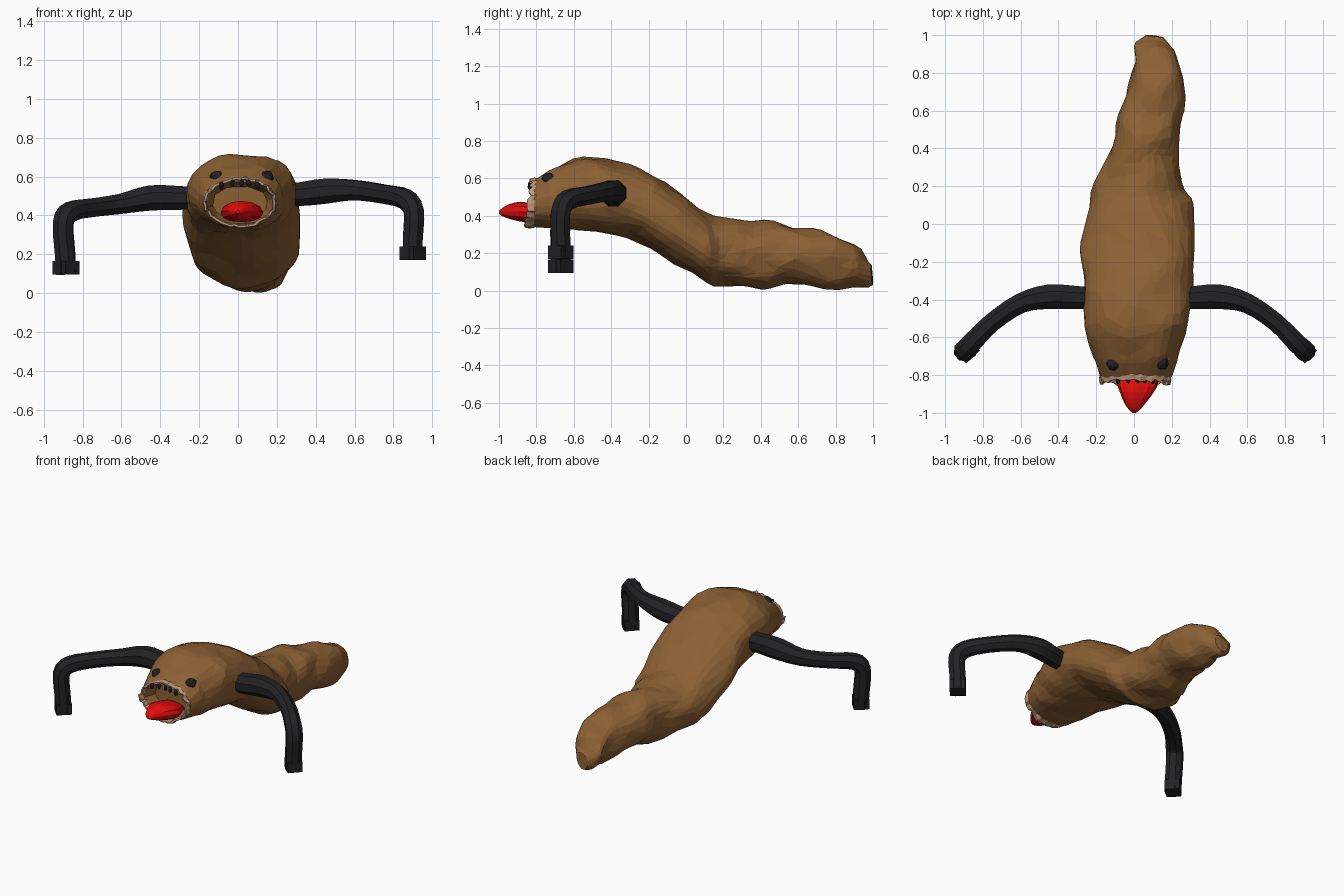
import bpy, bmesh, math, random
from math import sin, cos, pi, tau
from mathutils import Vector, Matrix, noise

random.seed(4)
cube = bpy.data.objects.get("Cube")
if cube:
    bpy.data.objects.remove(cube, do_unlink=True)


def material(name, colour):
    m = bpy.data.materials.new(name)
    m.use_nodes = True
    m.diffuse_color = (*colour, 1)
    m.node_tree.nodes["Principled BSDF"].inputs["Base Color"].default_value = (*colour, 1)
    return m


BROWN = material("brown hide", (0.26, 0.118, 0.034))
BLACK = material("charcoal", (0.016, 0.016, 0.018))
RED = material("red", (0.75, 0.004, 0.004))
BEIGE = material("beige lip", (0.52, 0.32, 0.2))


def finish(name, bm, mat):
    bmesh.ops.recalc_face_normals(bm, faces=bm.faces)
    mesh = bpy.data.meshes.new(name)
    bm.to_mesh(mesh)
    bm.free()
    mesh.materials.append(mat)
    obj = bpy.data.objects.new(name, mesh)
    bpy.context.collection.objects.link(obj)
    return obj


def skin(rings, closed=False):
    """Bridge rings of points into a tube, capped unless it closes on itself."""
    bm = bmesh.new()
    loops = [[bm.verts.new(p) for p in ring] for ring in rings]
    n = len(loops[0])
    pairs = list(zip(loops, loops[1:]))
    if closed:
        pairs.append((loops[-1], loops[0]))
    else:
        bm.faces.new(loops[0])
        bm.faces.new(loops[-1])
    for a, b in pairs:
        for i in range(n):
            j = (i + 1) % n
            bm.faces.new((a[i], a[j], b[j], b[i]))
    return bm


def spline(rows, steps):
    """Catmull-Rom interpolation of equal-length rows."""
    out = []
    for i in range(len(rows) - 1):
        p0, p1, p2, p3 = (rows[min(max(i + k, 0), len(rows) - 1)] for k in (-1, 0, 1, 2))
        for s in range(steps):
            t = s / steps
            out.append([0.5 * (2 * b + (c - a) * t + (2 * a - 5 * b + 4 * c - d) * t * t
                               + (3 * b - a - 3 * c + d) * t ** 3)
                        for a, b, c, d in zip(p0, p1, p2, p3)])
    return out + [list(rows[-1])]


def oval(y, left, right, low, high, sides=36):
    cx, cz, rx, rz = (left + right) / 2, (low + high) / 2, (right - left) / 2, (high - low) / 2
    ring = []
    for i in range(sides):
        c, s = cos(tau * i / sides), sin(tau * i / sides)
        ring.append(Vector((cx + rx * math.copysign(abs(c) ** 0.9, c), y,
                            cz + rz * math.copysign(abs(s) ** 0.9, s))))
    return ring


# Body: y, min x, max x, min z, max z from tail to mouth rim
outline = [
    (1.0, 0.06, 0.17, 0.04, 0.13), (0.95, 0.0, 0.2, 0.02, 0.2), (0.85, 0.0, 0.24, 0.01, 0.27),
    (0.7, -0.04, 0.28, 0.03, 0.32), (0.55, -0.09, 0.24, 0.04, 0.36), (0.4, -0.12, 0.23, 0.01, 0.37),
    (0.2, -0.21, 0.25, 0.03, 0.38), (0.1, -0.23, 0.31, 0.05, 0.42), (-0.1, -0.28, 0.32, 0.17, 0.57),
    (-0.3, -0.27, 0.31, 0.28, 0.67), (-0.53, -0.26, 0.29, 0.32, 0.715), (-0.7, -0.21, 0.24, 0.33, 0.66),
    (-0.81, -0.18, 0.2, 0.34, 0.59)]
rings = []
for row in spline(outline, 5):
    ring = oval(*row)
    amount = 0.014 + 0.016 * min(max(row[0] + 0.2, 0), 1)
    if row[0] < -0.72:
        amount = 0.004
    for p in ring:
        p += noise.noise_vector(p * 7) * amount
        p.z = max(p.z, 0)
        p.y = min(p.y, 1)
    rings.append(ring)
# The mouth cavity folds back into the head
rings += [oval(-0.81, -0.165, 0.185, 0.355, 0.575), oval(-0.73, -0.13, 0.15, 0.38, 0.55)]
bm = skin(rings)
bmesh.ops.triangulate(bm, faces=bm.faces)
body = finish("body", bm, BROWN)
mod = body.modifiers.new("facets", 'DECIMATE')
mod.ratio = 0.28


# Arms: x, y, z, radius from shoulder to wrist
def arm(name, path, sides=8):
    pts = spline(path, 3)
    rings = []
    out = Vector((0, 0, 1))
    for i, row in enumerate(pts):
        a, b = pts[max(i - 1, 0)], pts[min(i + 1, len(pts) - 1)]
        tangent = (Vector(b[:3]) - Vector(a[:3])).normalized()
        out = (out - tangent * out.dot(tangent)).normalized()
        side = tangent.cross(out)
        rings.append([Vector(row[:3]) + row[3] * (out * cos(tau * (k + 0.5) / sides)
                      + side * sin(tau * (k + 0.5) / sides)) for k in range(sides)])
    obj = finish(name, skin(rings), BLACK)
    # Flat cuff around the wrist
    x, y, z, r = path[-1]
    bm = bmesh.new()
    bmesh.ops.create_cube(bm, size=1, matrix=Matrix.Translation((x, y, z + 0.035))
                          @ Matrix.Rotation(math.copysign(0.75, -x), 4, 'Z')
                          @ Matrix.Diagonal((0.1, 0.095, 0.07, 1)))
    finish(name + "_wrist", bm, BLACK)
    return obj


arm("right_arm", [(-0.18, -0.39, 0.49, 0.06), (-0.3, -0.39, 0.49, 0.066), (-0.45, -0.385, 0.49, 0.07),
                  (-0.6, -0.42, 0.46, 0.056), (-0.75, -0.52, 0.44, 0.052), (-0.86, -0.63, 0.42, 0.055),
                  (-0.9, -0.67, 0.36, 0.056), (-0.89, -0.67, 0.2, 0.055), (-0.885, -0.67, 0.095, 0.054)])
arm("left_arm", [(0.2, -0.39, 0.51, 0.06), (0.32, -0.39, 0.51, 0.066), (0.45, -0.385, 0.525, 0.07),
                 (0.6, -0.42, 0.53, 0.056), (0.75, -0.52, 0.51, 0.052), (0.86, -0.63, 0.485, 0.055),
                 (0.905, -0.67, 0.42, 0.056), (0.9, -0.67, 0.28, 0.055), (0.9, -0.67, 0.17, 0.054)])

# Crumpled lip band around the mouth
rings = []
for i in range(44):
    a = tau * i / 44
    jitter = Vector([random.uniform(-1, 1) * s for s in (0.006, 0.013, 0.006)])
    centre = Vector((0.01 + 0.18 * cos(a), -0.815 + 0.015 * sin(a), 0.468 + 0.121 * sin(a))) + jitter
    outward = Vector((cos(a), 0, sin(a)))
    rings.append([centre + outward * 0.011 * cos(b) + Vector((0, 0.03 * sin(b), 0))
                  for b in (tau * k / 6 for k in range(6))])
finish("lip", skin(rings, closed=True), BEIGE)

# Tongue: tapers to a rounded tip
rows = [(-0.74, -0.07, 0.1, 0.38, 0.44), (-0.83, -0.09, 0.13, 0.365, 0.465), (-0.89, -0.075, 0.105, 0.37, 0.475),
        (-0.95, -0.05, 0.06, 0.385, 0.46), (-0.985, -0.025, 0.03, 0.4, 0.44), (-1.0, -0.01, 0.01, 0.41, 0.425)]
bm = skin([oval(*r, sides=12) for r in spline(rows, 2)])
finish("tongue", bm, RED)


def pebble(name, location, size):
    bm = bmesh.new()
    bmesh.ops.create_icosphere(bm, subdivisions=2, radius=1,
                               matrix=Matrix.Translation(location) @ Matrix.Diagonal((*size, 1)))
    for v in bm.verts:
        v.co += noise.noise_vector(v.co * 40) * 0.006
    finish(name, bm, BLACK)


# Eyes
pebble("right_eye", (-0.108, -0.738, 0.597), (0.038, 0.038, 0.033))
pebble("left_eye", (0.147, -0.732, 0.597), (0.038, 0.038, 0.033))

# Upper teeth
for k, x in enumerate((-0.085, -0.03, 0.02, 0.055, 0.1)):
    z = 0.468 + 0.112 * math.sqrt(1 - ((x - 0.01) / 0.18) ** 2) - 0.012
    pebble(f"tooth_{k + 1}", (x, -0.83, z), (0.012, 0.014, 0.02))
